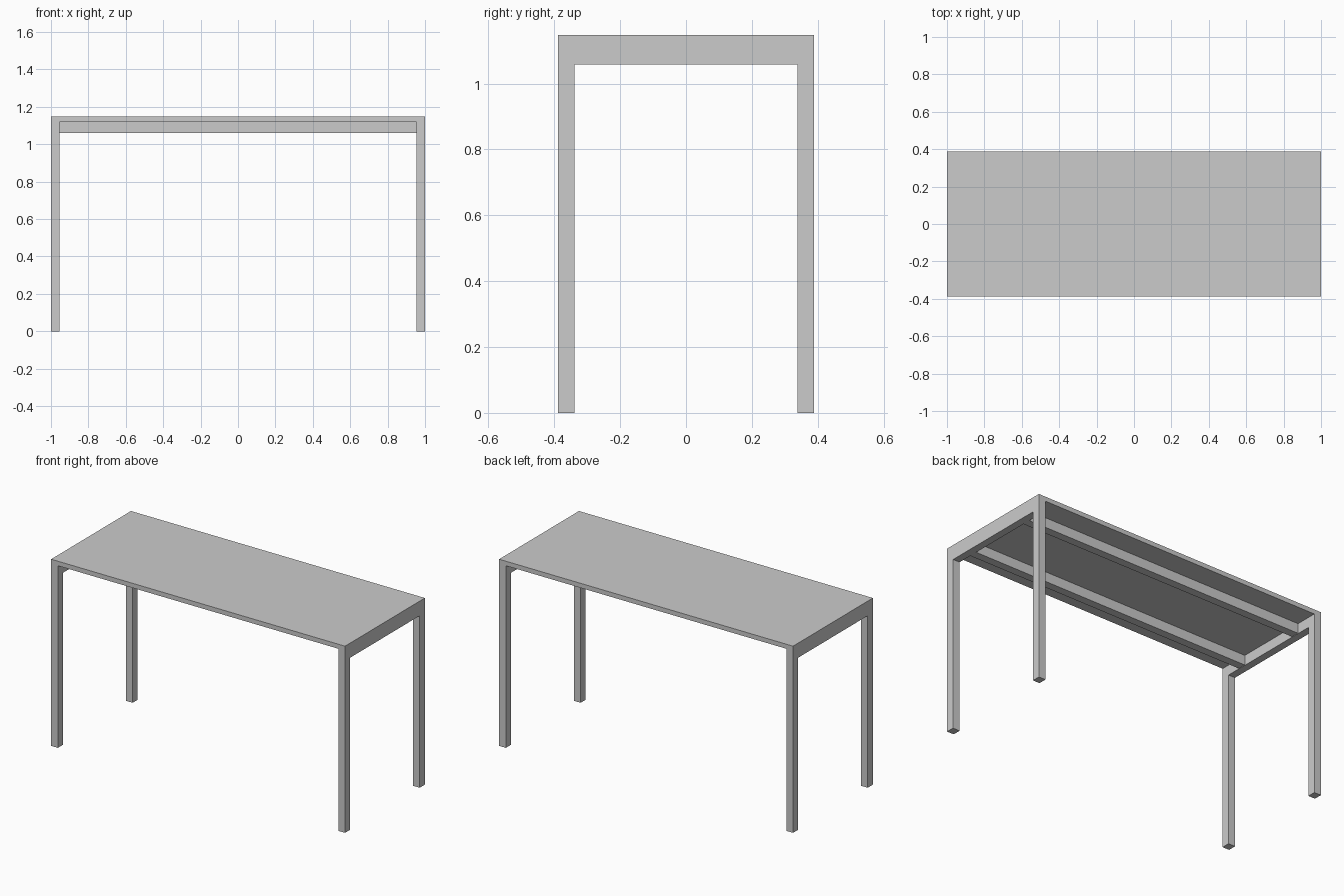
import bpy

if "Cube" in bpy.data.objects:
    bpy.data.objects.remove(bpy.data.objects["Cube"])


def box(name, x, y, z):
    """Box from (min, max) ranges on each axis."""
    bpy.ops.mesh.primitive_cube_add(size=1, location=[sum(r) / 2 for r in (x, y, z)])
    ob = bpy.context.object
    ob.name = name
    ob.scale = [r[1] - r[0] for r in (x, y, z)]
    bpy.ops.object.transform_apply(location=False, rotation=False, scale=True)
    return ob


X, Y = 1.0, 0.388            # half length and half depth
LX, LY = 0.046, 0.05         # leg section
TOP, UNDER, RAIL = 1.148, 1.12, 1.058

# Table top
box("table_top", (-X, X), (-Y, Y), (UNDER, TOP))

for sx, side in ((-1, "left"), (1, "right")):
    xr = sorted((sx * X, sx * (X - LX)))
    # Legs
    for sy, end in ((-1, "front"), (1, "back")):
        yr = sorted((sy * Y, sy * (Y - LY)))
        box(f"{end}_{side}_leg", xr, yr, (0, UNDER))
    # End rail joining each pair of legs
    box(f"{side}_end_rail", xr, (-Y + LY, Y - LY), (RAIL, UNDER))

# Long support beams under the top, inset from the edges
for sy, end in ((-1, "front"), (1, "back")):
    box(f"{end}_beam", (-X + LX, X - LX), sorted((sy * 0.20, sy * 0.25)), (RAIL + 0.002, UNDER))
